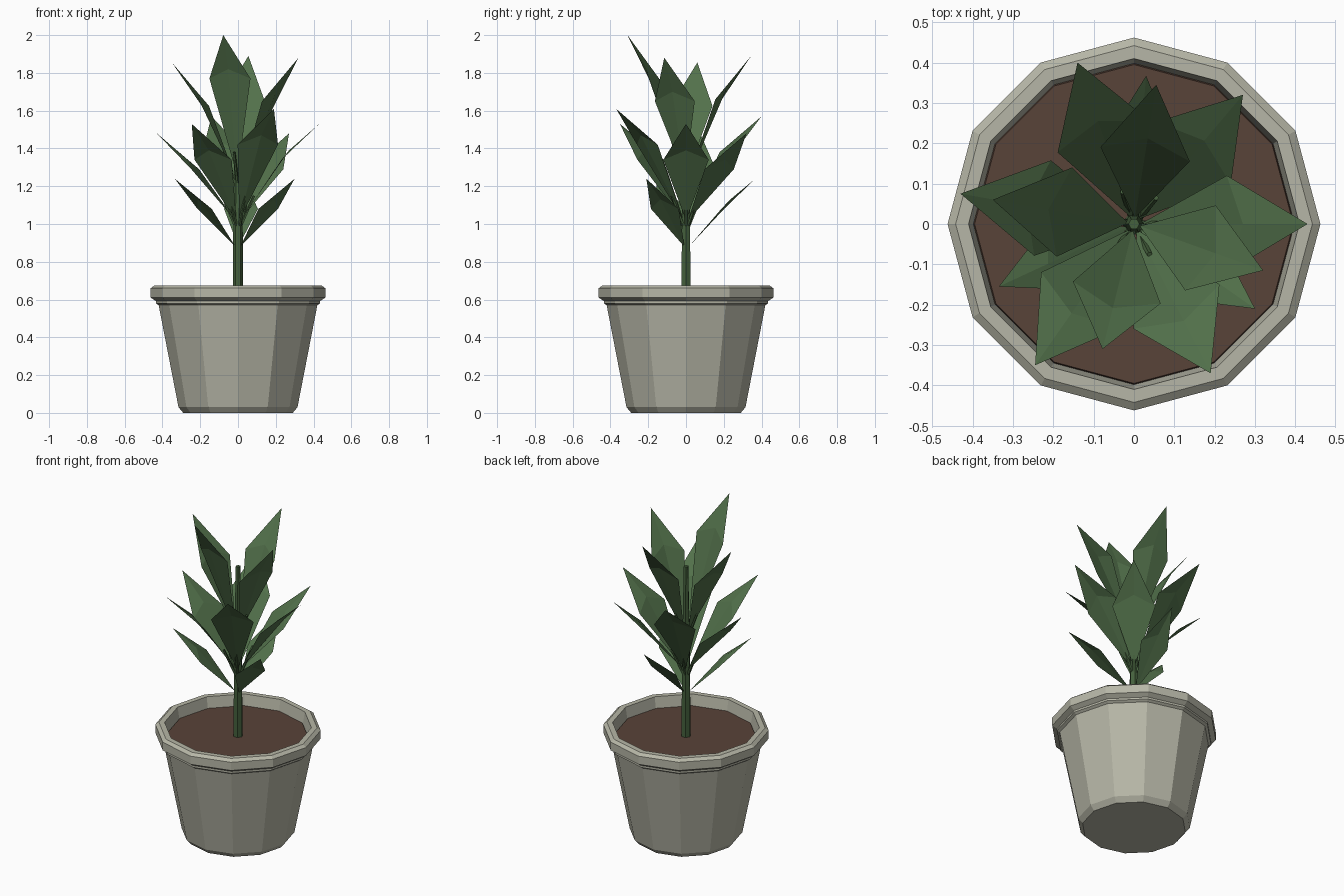
import bpy, bmesh, math
from mathutils import Vector

if "Cube" in bpy.data.objects:
    bpy.data.objects.remove(bpy.data.objects["Cube"])


def material(name, rgb):
    m = bpy.data.materials.new(name)
    m.diffuse_color = (*rgb, 1)
    m.use_nodes = True
    m.node_tree.nodes["Principled BSDF"].inputs["Base Color"].default_value = m.diffuse_color
    return m


STONE = material("pale stone", (0.47, 0.47, 0.385))
EARTH = material("brown soil", (0.098, 0.056, 0.040))
LEAF = material("leaf green", (0.085, 0.165, 0.070))
STEM = material("stem green", (0.060, 0.120, 0.047))


def finish(name, bm, mat):
    bmesh.ops.recalc_face_normals(bm, faces=bm.faces)
    me = bpy.data.meshes.new(name)
    bm.to_mesh(me)
    bm.free()
    me.materials.append(mat)
    ob = bpy.data.objects.new(name, me)
    bpy.context.collection.objects.link(ob)
    return ob


def lathe(name, profile, sides, mat, cap_start=True, cap_end=True):
    bm = bmesh.new()
    rings = []
    for r, z in profile:
        rings.append([bm.verts.new((r * math.cos(math.tau * i / sides),
                                    r * math.sin(math.tau * i / sides), z))
                      for i in range(sides)])
    for a, b in zip(rings, rings[1:]):
        for i in range(sides):
            j = (i + 1) % sides
            bm.faces.new((a[i], a[j], b[j], b[i]))
    if cap_start:
        bm.faces.new(rings[0])
    if cap_end:
        bm.faces.new(rings[-1])
    return finish(name, bm, mat)


# Twelve-sided pot with rim, soil disc and main stem
lathe("pot", [(0.29, 0), (0.315, 0.03), (0.42, 0.57), (0.435, 0.58), (0.435, 0.592),
              (0.462, 0.61), (0.462, 0.66), (0.442, 0.675), (0.41, 0.675), (0.398, 0.60)],
      12, STONE, cap_end=False)
lathe("soil", [(0.398, 0.60), (0.395, 0.61)], 12, EARTH)
lathe("main_stem", [(0.028, 0.605), (0.024, 1.1), (0.014, 1.65)], 6, STEM)


def leaf(name, tip, base_z, wide_r, wide_z, half):
    """Creased leaf: narrow base on the stem, wide middle, pointed tip."""
    x, y, z = tip
    out = Vector((x, y, 0)).normalized()
    side = Vector((-out.y, out.x, 0))

    def at(r, h, s=0):
        return out * r + side * s + Vector((0, 0, h))

    bm = bmesh.new()
    b = bm.verts.new(at(0.015, base_z))
    m = bm.verts.new(at(wide_r + 0.04, wide_z + 0.05))
    t = bm.verts.new(tip)
    for s in (half, -half):
        e = bm.verts.new(at(wide_r, wide_z, s))
        bm.faces.new((b, e, m))
        bm.faces.new((m, e, t))
    return finish(name, bm, LEAF)


def stalk(name, tip, base_z, top_r, top_z):
    """Thin five-sided leaf stalk leaning out from the stem."""
    out = Vector((tip[0], tip[1], 0)).normalized()
    a = out * 0.015 + Vector((0, 0, base_z))
    d = out * top_r + Vector((0, 0, top_z)) - a
    bm = bmesh.new()
    bmesh.ops.create_cone(bm, cap_ends=True, segments=5, radius1=0.009,
                          radius2=0.007, depth=d.length)
    q = d.to_track_quat('Z', 'Y')
    for v in bm.verts:
        v.co = q @ v.co + a + d / 2
    return finish(name, bm, STEM)


# Leaf tiers: tips, base height, wide radius, drop from tip to wide part, half width
tiers = {
    "upper": ([(-0.078, -0.31, 2.0), (0.32, -0.115, 1.88), (0.055, 0.345, 1.89),
               (-0.35, 0.06, 1.855)], 1.25, 0.175, 0.23, 0.112),
    "middle": ([(0.43, 0, 1.53), (0.27, 0.32, 1.48), (-0.14, 0.40, 1.57),
                (-0.43, 0.075, 1.48), (-0.245, -0.35, 1.53), (0.19, -0.37, 1.61)],
               1.02, 0.23, 0.19, 0.12),
    "lower": ([(-0.335, -0.155, 1.24), (0.30, -0.21, 1.24), (0.03, 0.367, 1.24)],
              0.88, 0.195, 0.16, 0.09),
}
for tier, (tips, base_z, wide_r, drop, half) in tiers.items():
    for i, tip in enumerate(tips):
        leaf(f"{tier}_leaf_{i + 1}", tip, base_z, wide_r, tip[2] - drop, half)
        if tier != "lower":
            stalk(f"{tier}_stalk_{i + 1}", tip, base_z - 0.03, 0.085, base_z + 0.13)
